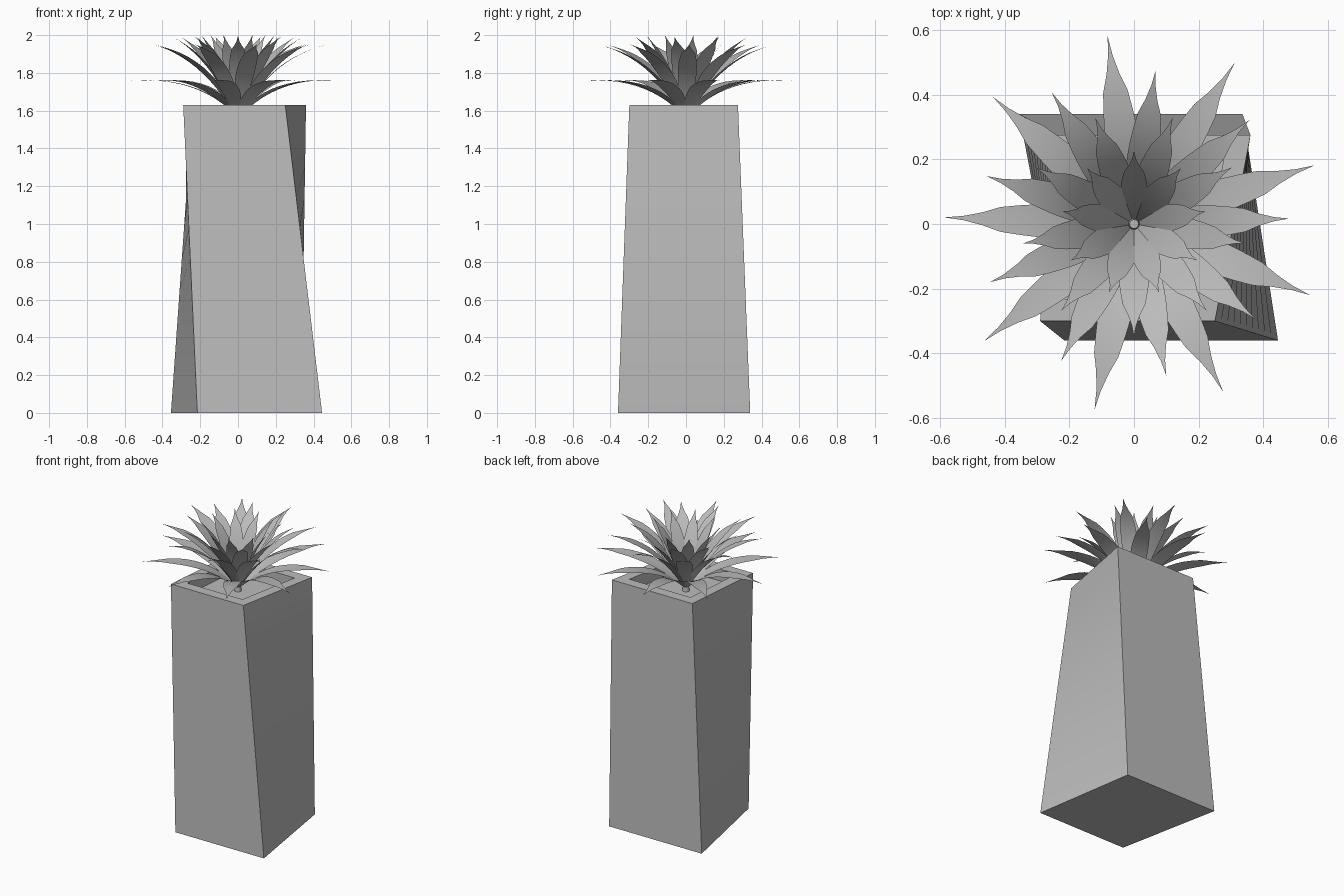
import bpy, bmesh, math
from mathutils import Vector

cube = bpy.data.objects.get("Cube")
if cube:
    bpy.data.objects.remove(cube, do_unlink=True)

# One plain grey for everything
grey = bpy.data.materials.new("plain_grey")
grey.use_nodes = True
GREY = (0.5, 0.5, 0.5, 1)
grey.diffuse_color = GREY
grey.node_tree.nodes["Principled BSDF"].inputs["Base Color"].default_value = GREY


def finish(name, bm, angle):
    mesh = bpy.data.meshes.new(name)
    bm.to_mesh(mesh)
    bm.free()
    mesh.materials.append(grey)
    obj = bpy.data.objects.new(name, mesh)
    bpy.context.scene.collection.objects.link(obj)
    bpy.ops.object.select_all(action='DESELECT')
    obj.select_set(True)
    bpy.context.view_layer.objects.active = obj
    bpy.ops.object.shade_smooth_by_angle(angle=math.radians(angle))
    return obj


def bridge(bm, low, high):
    n = len(low)
    for i in range(n):
        j = (i + 1) % n
        bm.faces.new((low[i], low[j], high[j], high[i]))


# Planter: a tapered, slightly twisted tall box with a recessed top
BASE = [(-0.215, -0.36), (0.445, -0.36), (0.335, 0.34), (-0.355, 0.34)]
RIM = [(-0.29, -0.30), (0.25, -0.30), (0.36, 0.275), (-0.24, 0.275)]
TOP, SOIL, STEPS = 1.63, 1.55, 10
centre = sum((Vector(p) for p in RIM), Vector((0, 0))) / 4

bm = bmesh.new()
rings = []
for s in range(STEPS + 1):
    t = s / STEPS
    corners = [Vector(a).lerp(Vector(b), t) for a, b in zip(BASE, RIM)]
    rings.append([bm.verts.new((*c, TOP * t)) for c in corners])
for z in (TOP, SOIL):
    inner = [centre.lerp(Vector(p), 0.76) for p in RIM]
    rings.append([bm.verts.new((*c, z)) for c in inner])
for low, high in zip(rings, rings[1:]):
    bridge(bm, low, high)
bm.faces.new(rings[0][::-1])
bm.faces.new(rings[-1])
finish("planter", bm, 30)

# Short stem that the leaves grow from
bm = bmesh.new()
bmesh.ops.create_cone(bm, cap_ends=True, segments=12, radius1=0.022, radius2=0.014, depth=0.08)
bmesh.ops.translate(bm, verts=bm.verts, vec=(0, 0, SOIL + 0.04))
finish("stem", bm, 40)


def leaf(bm, angle, bend, tip, width, segments=12):
    """Thin arching blade: an (r, z) curve swept outwards at the given angle."""
    root = Vector((0.012, 1.575))
    out = Vector((math.cos(angle), math.sin(angle), 0))
    side = Vector((-out.y, out.x, 0))
    rows = []
    for s in range(segments):
        t = s / segments
        p = root * (1 - t) ** 2 + bend * 2 * t * (1 - t) + tip * t * t
        half = width / 2 * (0.2 + 0.8 * math.sin(math.pi * t ** 0.9)) * min(1, (1 - t) * 4)
        half = max(half, width / 2 * (1 - t) * 1.1 * min(1, t * 2))
        cup = half * 0.12 * (1 - t)
        mid = out * p.x + Vector((0, 0, p.y))
        rows.append([bm.verts.new(mid + side * half * k + Vector((0, 0, cup * abs(k))))
                     for k in (-1, 0, 1)])
    for a, b in zip(rows, rows[1:]):
        for k in (0, 1):
            bm.faces.new((a[k + 1], a[k], b[k], b[k + 1]))
    point = bm.verts.new(out * tip.x + Vector((0, 0, tip.y)))
    for k in (0, 1):
        bm.faces.new((rows[-1][k + 1], rows[-1][k], point))


# Four whorls of nine leaves: name, first angle, bend point, tip, width
WHORLS = [
    ("outer_leaves", 18, (0.22, 1.79), (0.587, 1.757), 0.105),
    ("second_leaves", 2, (0.19, 1.89), (0.48, 1.95), 0.1),
    ("third_leaves", 30, (0.14, 1.88), (0.35, 1.99), 0.095),
    ("inner_leaves", 10, (0.09, 1.85), (0.225, 2.0), 0.085),
]
for name, first, bend, tip, width in WHORLS:
    bm = bmesh.new()
    for i in range(9):
        leaf(bm, math.radians(first + 40 * i), Vector(bend), Vector(tip), width)
    finish(name, bm, 60)
